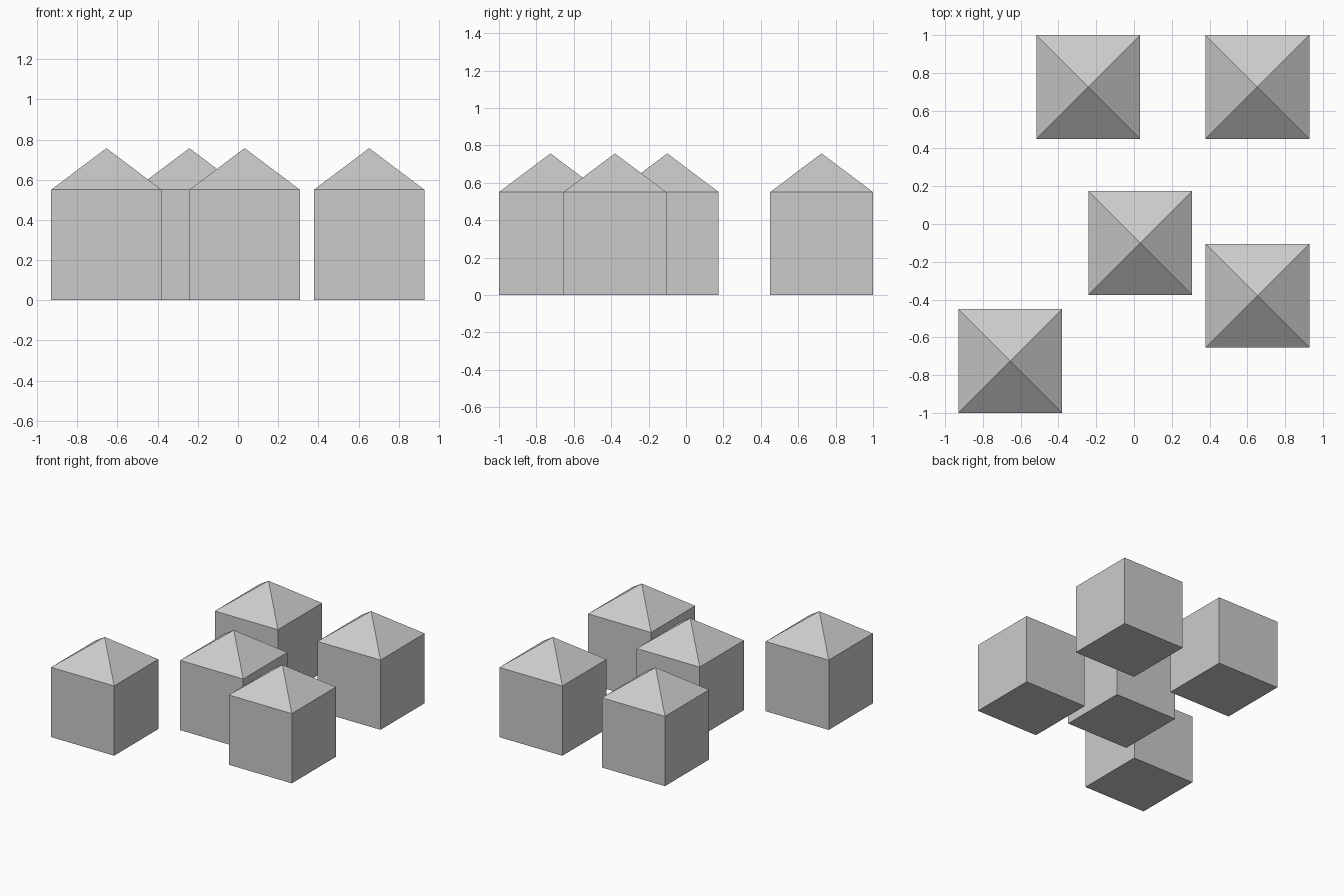
import bpy
import bmesh
from mathutils import Matrix, Vector

SIDE = 0.55         # width, depth and wall height of each house
ROOF_RISE = 0.207   # apex height above the walls

cube = bpy.data.objects.get("Cube")
if cube:
    bpy.data.objects.remove(cube, do_unlink=True)

# One plain grey for walls and roofs
grey = bpy.data.materials.new("light_grey")
grey.use_nodes = True
colour = (0.6, 0.6, 0.6, 1.0)
grey.diffuse_color = colour
grey.node_tree.nodes["Principled BSDF"].inputs["Base Color"].default_value = colour


def house_mesh():
    """Cube walls with the top face poked up into a pyramid roof."""
    bm = bmesh.new()
    bmesh.ops.create_cube(bm, size=SIDE, matrix=Matrix.Translation((0, 0, SIDE / 2)))
    bm.normal_update()
    top = [f for f in bm.faces if f.normal.z > 0.9]
    apex = bmesh.ops.poke(bm, faces=top)["verts"]
    bmesh.ops.translate(bm, verts=apex, vec=Vector((0, 0, ROOF_RISE)))
    bm.normal_update()
    mesh = bpy.data.meshes.new("house")
    bm.to_mesh(mesh)
    bm.free()
    mesh.materials.append(grey)
    return mesh


# Five identical houses sharing one mesh
houses = {
    "house_front_right": (-0.655, -0.725),
    "house_centre": (0.033, -0.10),
    "house_front_left": (0.653, -0.38),
    "house_back_right": (-0.242, 0.725),
    "house_back_left": (0.653, 0.725),
}
mesh = house_mesh()
for name, (x, y) in houses.items():
    house = bpy.data.objects.new(name, mesh)
    house.location = (x, y, 0)
    bpy.context.collection.objects.link(house)
